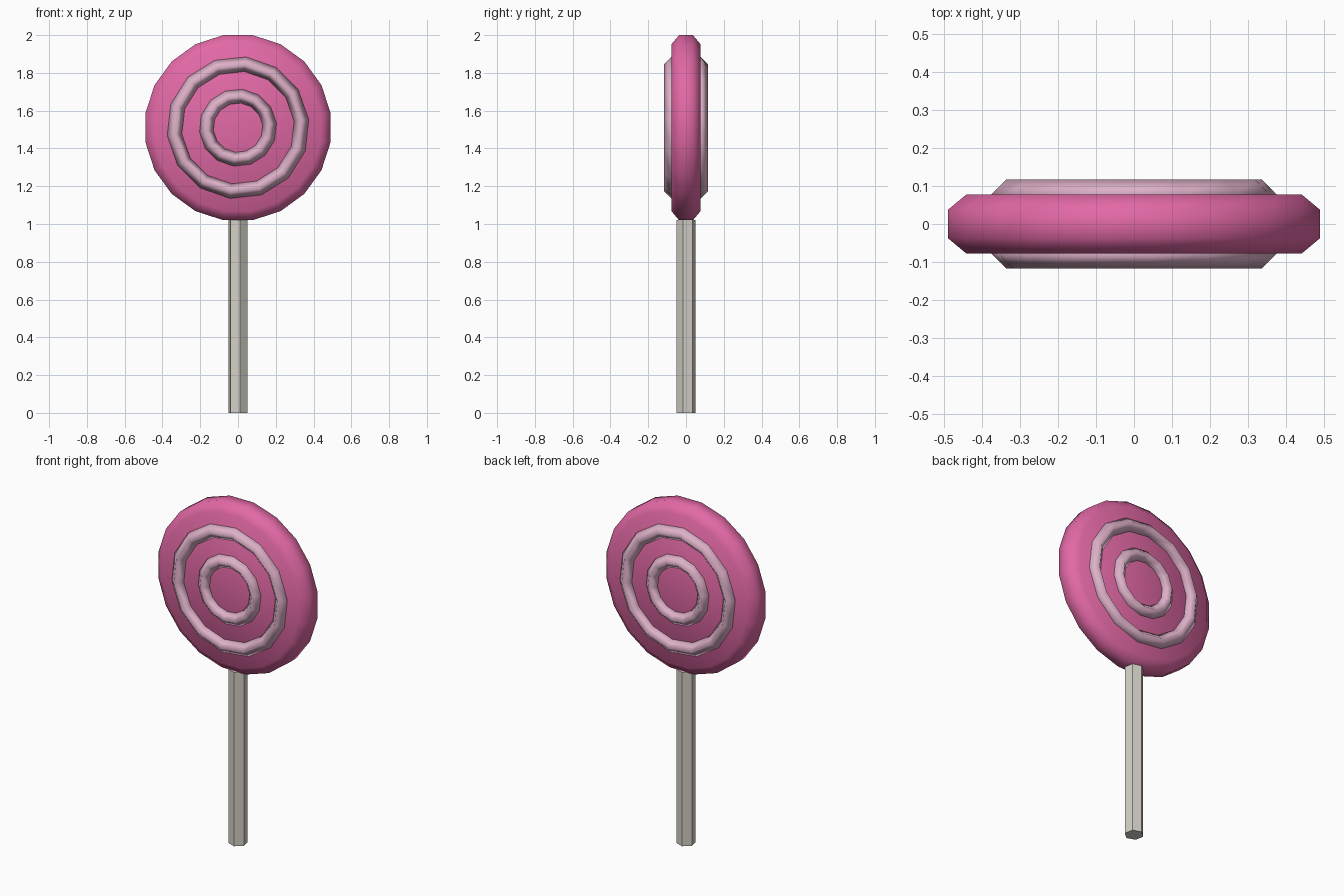
import bpy, math
from math import sin, cos, pi, radians

if "Cube" in bpy.data.objects:
    bpy.data.objects.remove(bpy.data.objects["Cube"], do_unlink=True)


def material(name, rgb):
    mat = bpy.data.materials.new(name)
    mat.use_nodes = True
    colour = (*rgb, 1)
    mat.diffuse_color = colour
    mat.node_tree.nodes["Principled BSDF"].inputs["Base Color"].default_value = colour
    return mat


def lathe(name, profile, sides, phase, mat, closed=False, smooth=True):
    """Spin (radius, height) points round z; cap the ends unless the profile is closed."""
    n = len(profile)
    verts = [(r * cos(phase + 2 * pi * s / sides), r * sin(phase + 2 * pi * s / sides), h)
             for s in range(sides) for r, h in profile]
    faces = []
    for s in range(sides):
        a, b = s * n, (s + 1) % sides * n
        for i in range(n if closed else n - 1):
            j = (i + 1) % n
            faces.append((a + i, b + i, b + j, a + j))
    if not closed:
        faces.append([s * n for s in reversed(range(sides))])
        faces.append([s * n + n - 1 for s in range(sides)])
    mesh = bpy.data.meshes.new(name)
    mesh.from_pydata(verts, [], faces)
    mesh.materials.append(mat)
    mesh.polygons.foreach_set("use_smooth", [smooth] * len(faces))
    obj = bpy.data.objects.new(name, mesh)
    bpy.context.collection.objects.link(obj)
    return obj


pink = material("candy pink", (0.76, 0.14, 0.38))
pale = material("pale pink", (0.73, 0.44, 0.58))
paper = material("paper grey", (0.66, 0.64, 0.57))
CENTRE = 1.51
FACE = 0.078

# Hexagonal stick
lathe("stick", [(0.052, 0), (0.052, 1.02)], 6, radians(-18.5), paper, smooth=False)

# Candy disc with a chamfered rim, standing upright
rim = [(0.446, -FACE), (0.496, -0.037), (0.496, 0.037), (0.446, FACE)]
disc = lathe("candy_disc", rim, 20, radians(9), pink)
disc.rotation_euler.x = pi / 2
disc.location.z = CENTRE

# Two raised rings on each face, the back pair turned half round
for side, turn in (("front", 0), ("back", pi)):
    for size, radius, tube in (("outer", 0.338, 0.039), ("inner", 0.168, 0.037)):
        section = [(radius + tube * cos(k * pi / 2), FACE + tube * sin(k * pi / 2))
                   for k in range(4)]
        ring = lathe(f"{side}_{size}_ring", section, 14, radians(6.4), pale, closed=True)
        ring.rotation_euler = (pi / 2, 0, turn)
        ring.location.z = CENTRE
